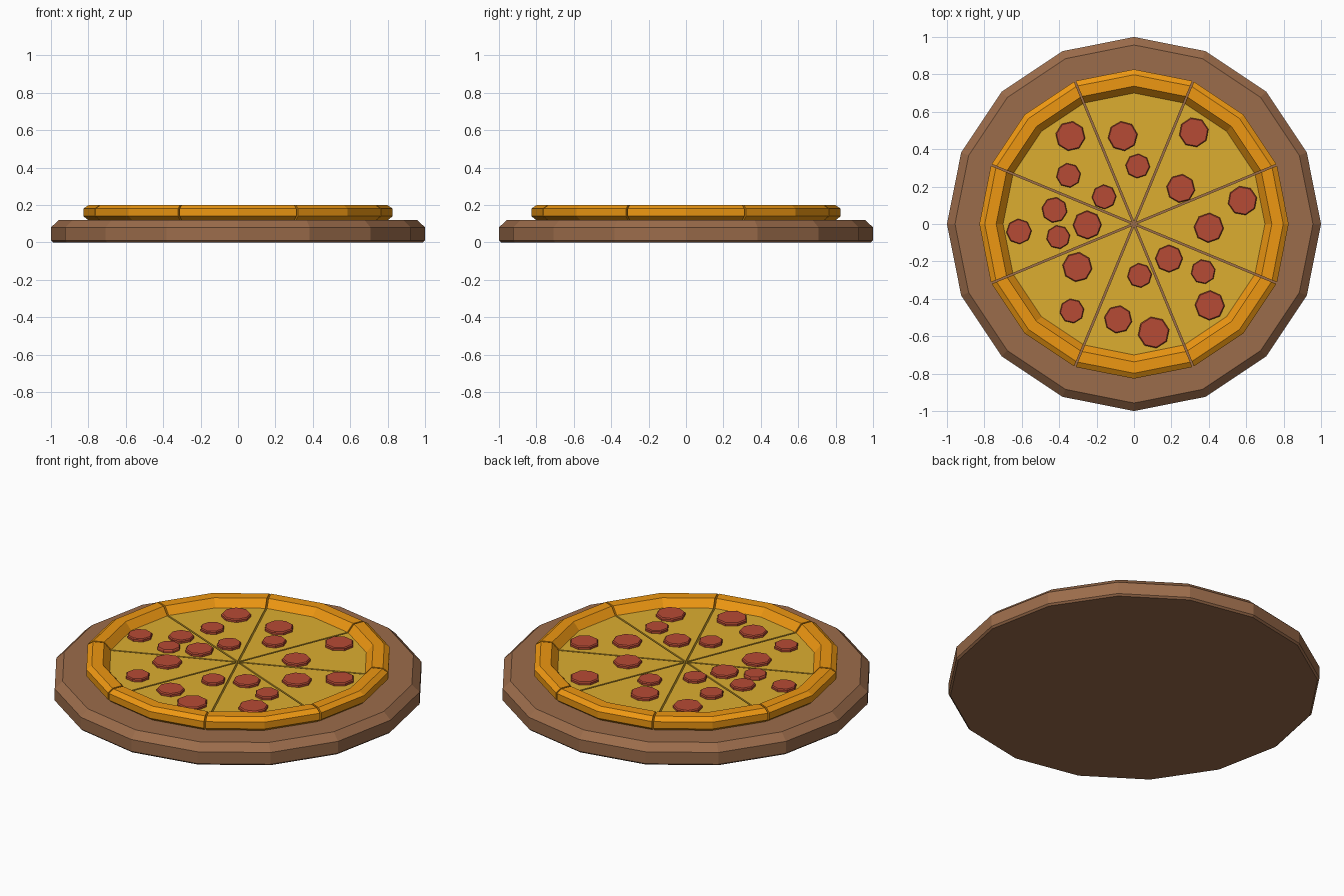
import bpy, bmesh
from math import cos, sin, pi, atan2

if "Cube" in bpy.data.objects:
    bpy.data.objects.remove(bpy.data.objects["Cube"])


def material(name, rgb):
    m = bpy.data.materials.new(name)
    m.diffuse_color = (*rgb, 1)
    m.use_nodes = True
    m.node_tree.nodes["Principled BSDF"].inputs["Base Color"].default_value = m.diffuse_color
    return m


WOOD = material("wood", (0.33, 0.15, 0.07))
CRUST = material("crust", (0.85, 0.31, 0.006))
CHEESE = material("cheese", (0.72, 0.42, 0.03))
MEAT = material("pepperoni", (0.47, 0.07, 0.035))


def finish(bm, name, mats):
    bmesh.ops.remove_doubles(bm, verts=bm.verts, dist=1e-5)
    bmesh.ops.recalc_face_normals(bm, faces=bm.faces)
    me = bpy.data.meshes.new(name)
    bm.to_mesh(me)
    bm.free()
    for m in mats:
        me.materials.append(m)
    ob = bpy.data.objects.new(name, me)
    bpy.context.collection.objects.link(ob)
    return ob


def disc(name, profile, sides, mat, x=0, y=0, turn=0):
    """Stack of n-gon rings (radius, z), capped at both ends."""
    bm = bmesh.new()
    rings = [[bm.verts.new((x + r * cos(turn + 2 * pi * i / sides),
                            y + r * sin(turn + 2 * pi * i / sides), z))
              for i in range(sides)] for r, z in profile]
    for a, b in zip(rings, rings[1:]):
        for i in range(sides):
            j = (i + 1) % sides
            bm.faces.new((a[i], a[j], b[j], b[i]))
    bm.faces.new(rings[0])
    bm.faces.new(rings[-1])
    return finish(bm, name, [mat])


# Wooden board
disc("board", [(0.99, 0), (1, 0.01), (1, 0.08), (0.957, 0.12)], 16, WOOD)

# Pizza slices: cheese top, raised crust rim, flat base
CHEESE_Z = 0.157
PROFILE = [(0.688, CHEESE_Z), (0.725, 0.2), (0.786, 0.2),
           (0.815, 0.18), (0.815, 0.14), (0.79, 0.12)]


def pizza_slice(k):
    mid = k * pi / 4
    dx, dy = 0.012 * cos(mid), 0.012 * sin(mid)   # pushed out to open the cuts
    bm = bmesh.new()
    top = bm.verts.new((dx, dy, CHEESE_Z))
    low = bm.verts.new((dx, dy, 0.12))
    cols = [[bm.verts.new((dx + r * cos(mid + a), dy + r * sin(mid + a), z))
             for r, z in PROFILE] for a in (-pi / 8, 0, pi / 8)]
    for a, b in zip(cols, cols[1:]):
        bm.faces.new((top, a[0], b[0])).material_index = 1
        bm.faces.new((low, b[-1], a[-1]))
        for i in range(len(PROFILE) - 1):
            bm.faces.new((a[i], a[i + 1], b[i + 1], b[i]))
    # Cut sides: cheese wall and crust cross-section
    for c in (cols[0], cols[2]):
        bm.faces.new((top, c[0], c[-1], low)).material_index = 1
        bm.faces.new(c)
    finish(bm, f"slice_{k + 1}", [CRUST, CHEESE])


for k in range(8):
    pizza_slice(k)

# Pepperoni: x, y, radius
SPOTS = [(-.34, .47, .08), (-.06, .47, .08), (.02, .31, .066), (.32, .49, .08),
         (-.35, .26, .066), (-.16, .145, .066), (.25, .19, .077), (.58, .125, .079),
         (-.425, .075, .069), (-.615, -.04, .068), (-.405, -.07, .064),
         (-.25, -.005, .077), (.40, -.02, .08), (-.303, -.23, .08),
         (.03, -.275, .066), (.187, -.185, .074), (.37, -.255, .066),
         (.405, -.435, .08), (-.332, -.465, .066), (-.085, -.51, .075),
         (.105, -.58, .085)]
for n, (x, y, r) in enumerate(SPOTS):
    disc(f"pepperoni_{n + 1}", [(r, CHEESE_Z - 0.005), (r, CHEESE_Z + 0.012),
                                (r * 0.93, CHEESE_Z + 0.018)],
         8, MEAT, x, y, atan2(y, x))
